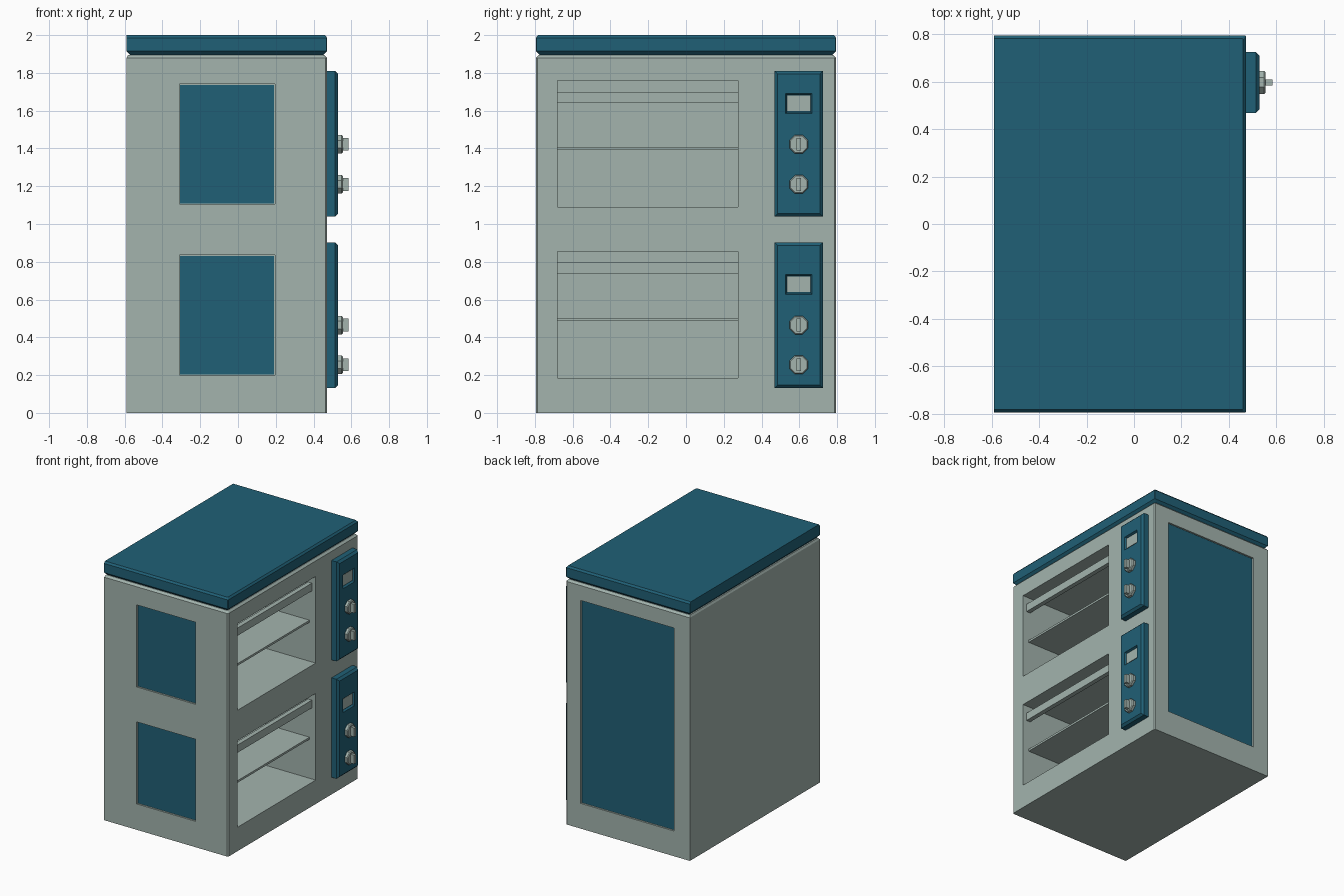
import bpy, bmesh, math
from mathutils import Vector

if "Cube" in bpy.data.objects:
    bpy.data.objects.remove(bpy.data.objects["Cube"])


def material(name, rgb):
    m = bpy.data.materials.new(name)
    m.diffuse_color = (*rgb, 1)
    m.use_nodes = True
    m.node_tree.nodes["Principled BSDF"].inputs["Base Color"].default_value = m.diffuse_color
    return m


GREY = material("pale_grey_green", (0.366, 0.456, 0.423))
TEAL = material("deep_teal", (0.0144, 0.117, 0.181))


def loft(name, rings, mat):
    """Solid from a stack of equal-sized rings, capped at both ends."""
    bm = bmesh.new()
    loops = [[bm.verts.new(p) for p in ring] for ring in rings]
    n = len(loops[0])
    for a, b in zip(loops, loops[1:]):
        for i in range(n):
            j = (i + 1) % n
            bm.faces.new((a[i], a[j], b[j], b[i]))
    bm.faces.new(loops[0])
    bm.faces.new(loops[-1])
    bmesh.ops.recalc_face_normals(bm, faces=bm.faces)
    me = bpy.data.meshes.new(name)
    bm.to_mesh(me)
    bm.free()
    me.materials.append(mat)
    ob = bpy.data.objects.new(name, me)
    bpy.context.collection.objects.link(ob)
    return ob


def rect_x(x, y0, y1, z0, z1, d=0.0):
    """Rectangle facing x, shrunk by d."""
    return [(x, y0 + d, z0 + d), (x, y1 - d, z0 + d),
            (x, y1 - d, z1 - d), (x, y0 + d, z1 - d)]


def box(name, x0, x1, y0, y1, z0, z1, mat):
    return loft(name, [rect_x(x0, y0, y1, z0, z1), rect_x(x1, y0, y1, z0, z1)], mat)


def cut(target, cutter):
    mod = target.modifiers.new("cut", 'BOOLEAN')
    mod.operation = 'DIFFERENCE'
    mod.solver = 'EXACT'
    mod.object = cutter
    bpy.context.view_layer.objects.active = target
    bpy.ops.object.modifier_apply(modifier=mod.name)
    bpy.data.objects.remove(cutter, do_unlink=True)


def plan(z, d=0.0, left=0.0, c=0.009):
    """Cabinet outline at height z, chamfered on the two right-hand corners."""
    x0, x1, y = -0.59 + left, 0.472 - d, 0.795 - d
    return [(x0, -y, z), (x1 - c, -y, z), (x1, -y + c, z),
            (x1, y - c, z), (x1 - c, y, z), (x0, y, z)]


# Cabinet body and lid with a chamfered seam between them
body = loft("cabinet_body", [plan(0), plan(1.88), plan(1.895, 0.015, 0.008)], GREY)
loft("lid", [plan(1.893, 0.022, 0.02, 0.004), plan(1.915, 0, 0, 0.004),
             plan(1.986, 0, 0, 0.004), plan(2.0, 0.012, 0, 0.004)], TEAL)

# Recessed front windows and back panel
G = 0.004
for name, x0, x1, z0, z1, s in (("upper_window", -0.31, 0.195, 1.105, 1.74, -1),
                                ("lower_window", -0.31, 0.195, 0.2, 0.835, -1),
                                ("back_panel", -0.455, 0.345, 0.195, 1.765, 1)):
    ys = sorted((s * 0.781, s * 0.85))
    cut(body, box("cutter", x0, x1, *ys, z0, z1, GREY))
    yp = sorted((s * 0.779, s * 0.785))
    box(name, x0 + G, x1 - G, *yp, z0 + G, z1 - G, TEAL)

# Oven openings, each with a shelf and a top rail
for name, z in (("upper", 1.09), ("lower", 0.185)):
    cut(body, box("cutter", -0.5, 0.6, -0.68, 0.275, z, z + 0.67, GREY))
    box(name + "_shelf", -0.505, 0.42, -0.683, 0.278, z + 0.302, z + 0.318, GREY)
    box(name + "_rail", 0.405, 0.44, -0.683, 0.278, z + 0.55, z + 0.61, GREY)

# Control panels with recessed display and two octagonal knobs
YC = 0.597
for name, z, display, knobs in (("upper", 1.04, 1.638, (1.422, 1.21)),
                                ("lower", 0.132, 0.68, (0.465, 0.255))):
    y0, y1, z1 = 0.469, 0.725, z + 0.77
    panel = loft(name + "_control_panel",
                 [rect_x(0.468, y0, y1, z, z1), rect_x(0.514, y0, y1, z, z1),
                  rect_x(0.53, y0, y1, z, z1, 0.016)], TEAL)
    d = (YC - 0.07, YC + 0.07, display - 0.053, display + 0.053)
    cut(panel, loft("cutter", [rect_x(0.514, *d, 0.007), rect_x(0.532, *d, -0.001)], TEAL))
    box(name + "_display", 0.512, 0.518, YC - 0.062, YC + 0.062,
        display - 0.04, display + 0.042, GREY)
    for i, kz in enumerate(knobs):
        def octagon(x, r):
            return [(x, YC + r * math.cos(a), kz + r * math.sin(a))
                    for a in (math.pi / 8 + k * math.pi / 4 for k in range(8))]
        loft(f"{name}_knob_{i + 1}",
             [octagon(0.528, 0.053), octagon(0.549, 0.053), octagon(0.555, 0.047)], GREY)
        box(f"{name}_knob_grip_{i + 1}", 0.553, 0.585, YC - 0.012, YC + 0.012,
            kz - 0.034, kz + 0.034, GREY)
